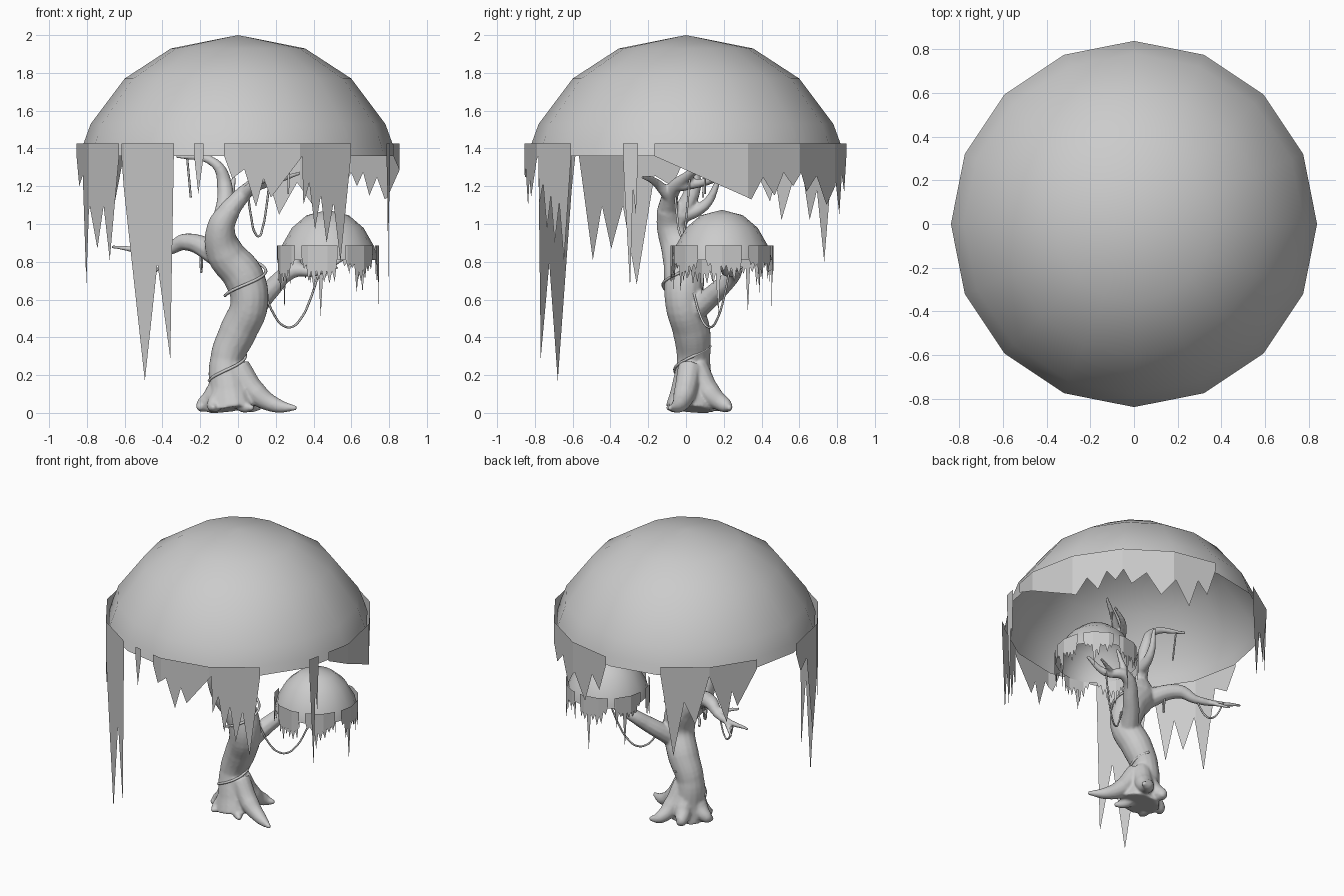
import bpy, bmesh, math, random

if "Cube" in bpy.data.objects:
    bpy.data.objects.remove(bpy.data.objects["Cube"])

random.seed(4)
SIDES = 16
STEP = 360 / SIDES


def mesh_object(name, bm, smooth=True):
    me = bpy.data.meshes.new(name)
    bm.to_mesh(me)
    bm.free()
    for p in me.polygons:
        p.use_smooth = smooth
    ob = bpy.data.objects.new(name, me)
    bpy.context.collection.objects.link(ob)
    return ob


def dome(name, cx, cy, size, base, height):
    """Open leafy cap: five rings of 16 vertices closed by an apex."""
    shape = [(.98, 0), (.96, .09), (.912, .266), (.702, .64), (.415, .89)]
    bm = bmesh.new()
    rings = [[bm.verts.new((cx + size * r * math.cos(math.tau * i / SIDES),
                            cy + size * r * math.sin(math.tau * i / SIDES), base + height * z))
              for i in range(SIDES)] for r, z in shape]
    apex = bm.verts.new((cx, cy, base + height))
    for i in range(SIDES):
        j = (i + 1) % SIDES
        for a, b in zip(rings, rings[1:]):
            bm.faces.new((a[i], a[j], b[j], b[i]))
        bm.faces.new((rings[-1][i], rings[-1][j], apex))
    return mesh_object(name, bm)


def skirt(name, cx, cy, radius, top, rim, sheets):
    """Ragged sheets on a 16-sided ring: start angle, end angle, (angle, z) of each tip."""
    bm = bmesh.new()
    for start, end, tips in sheets:
        pts = [(start, rim)]
        for k, (a, z) in enumerate(tips):
            if k:  # notch between neighbouring tips
                pa, pz = tips[k - 1]
                pts.append(((a + pa) / 2, .5 * max(z, pz) + .5 * rim - .03 * (top - z)))
            pts.append((a, z))
        pts.append((end, rim))
        full = []
        for (a0, z0), (a1, z1) in zip(pts, pts[1:]):
            full.append((a0, z0))
            k = math.floor(a0 / STEP) + 1
            while k * STEP < a1 - 1e-4:  # extra column at each ring corner
                full.append((k * STEP, z0 + (z1 - z0) * (k * STEP - a0) / (a1 - a0)))
                k += 1
        prev = None
        for a, z in full + pts[-1:]:
            off = math.radians(a % STEP - STEP / 2)
            r = radius * math.cos(math.radians(STEP / 2)) / math.cos(off)
            x, y = cx + r * math.cos(math.radians(a)), cy + r * math.sin(math.radians(a))
            cur = (bm.verts.new((x, y, top)), bm.verts.new((x, y, z)))
            if prev:
                bm.faces.new((prev[1], cur[1], cur[0], prev[0]))
            prev = cur
    return mesh_object(name, bm, False)


def tube(name, pts, radii, sides=3):
    """Smooth tube through points; two radii are blended along the length."""
    cu = bpy.data.curves.new(name, 'CURVE')
    cu.dimensions = '3D'
    cu.bevel_depth = 1
    cu.bevel_resolution = sides
    cu.resolution_u = 6
    cu.use_fill_caps = True
    sp = cu.splines.new('BEZIER')
    n = len(pts)
    sp.bezier_points.add(n - 1)
    for i, (bp, p) in enumerate(zip(sp.bezier_points, pts)):
        bp.co = p
        t = i / (n - 1)
        bp.radius = radii[i] if len(radii) == n else radii[0] * (1 - t) + radii[1] * t
        bp.handle_left_type = bp.handle_right_type = 'AUTO'
    ob = bpy.data.objects.new(name, cu)
    bpy.context.collection.objects.link(ob)
    return ob


def merge(name, obs):
    bpy.ops.object.select_all(action='DESELECT')
    for o in obs:
        o.select_set(True)
    bpy.context.view_layer.objects.active = obs[0]
    bpy.ops.object.convert(target='MESH')
    bpy.ops.object.join()
    ob = bpy.context.view_layer.objects.active
    ob.name = name
    for v in ob.data.vertices:
        v.co.z = max(v.co.z, 0)
    for p in ob.data.polygons:
        p.use_smooth = True
    return ob


# Main canopy and its hanging curtain
dome("main_canopy", 0, 0, .855, 1.36, .64)
main = (0, 0, .855, 1.425, 1.36)
skirt("curtain_left", *main, [
    (-180, -138, [(-175, 1.2), (-162, .68), (-152, .87), (-144, .81)]),
    (-136.5, -113.5, [(-126, .17), (-115, .29)])])
skirt("curtain_front", *main, [
    (-106, -102.5, [(-104.5, 1.16)]),
    (-95, -66.5, [(-92, 1.24), (-83.5, 1.09), (-78, 1.14)]),
    (-66.5, -45.5, [(-66, 1.1), (-61, .97), (-56, .9), (-50, .8)])])
skirt("curtain_right", *main, [
    (-23, -17.5, [(-20.4, .66), (-18.3, 1.05)]),
    (-11.5, 88, [(24, 1.13), (34, 1.15), (42, 1.2), (49, 1.17), (62, 1.1), (75, 1.05), (84, 1.17)])])
skirt("curtain_back", *main, [
    (114, 135, [(119.5, .8), (129, 1.02)]),
    (135, 157, [(143, 1.02), (148, 1.12)])])

# Small canopy with icicle-like leaves, each sheet having one long tip
dome("small_canopy", .475, .19, .27, .81, .265)
sheets = []
for k in range(7):
    a0 = -172 + k * 51
    tips = [(a0 + 3 + 6 * i, random.uniform(.67, .79)) for i in range(7)]
    tips[2] = (tips[2][0], random.uniform(.5, .66))
    sheets.append((a0, a0 + 42, tips))
skirt("small_curtain", .475, .19, .272, .885, .82, sheets)

# Trunk and roots
wood = [tube("trunk", [(-.03, .02, .02), (-.045, .03, .12), (-.06, .04, .28), (0, .03, .43),
                       (.06, -.01, .58), (.03, -.01, .72), (-.07, -.03, .85), (-.09, -.08, .98),
                       (-.04, -.1, 1.08)],
             [.13, .11, .088, .1, .1, .108, .1, .075, .055], 6)]
for x, y in [(.31, -.09), (.12, .235), (-.21, 0), (-.13, -.1), (-.07, .2), (.08, -.1)]:
    path = [(-.03 + s * x, .03 + s * y, z) for s, z in [(.1, .24), (.42, .1), (.75, .04)]]
    wood.append(tube("root", path + [(x, y, .025)], [.065, .06, .04, .012], 4))

# Upper limbs
for radii, path in [
    ((.058, .01), [(-.09, -.07, .97), (-.07, .04, 1.2), (-.12, .04, 1.32), (-.33, .12, 1.36)]),
    ((.055, .01), [(-.05, -.1, 1.07), (.05, -.07, 1.18), (.18, .03, 1.27), (.34, .13, 1.37)]),
    ((.03, .01), [(.09, -.03, 1.2), (.2, .13, 1.23), (.33, .2, 1.27)]),
    ((.035, .01), [(.03, -.09, 1.15), (.1, -.16, 1.22), (.25, -.23, 1.25)]),
    ((.045, .012), [(-.07, -.06, 1.03), (-.05, .1, 1.1), (-.02, .18, 1.25)]),
]:
    wood.append(tube("upper_branch", path, radii))
# Side limbs: the bare one on the left, the one carrying the small canopy on the right
for radii, path in [
    ((.065, .009), [(-.08, -.02, .82), (-.28, .12, .905), (-.38, .17, .86), (-.67, .27, .88)]),
    ((.018, .009), [(-.44, .19, .86), (-.56, .3, .81)]),
    ((.02, .009), [(-.35, .15, .88), (-.5, .12, .92)]),
    ((.065, .012), [(.06, .02, .52), (.17, .17, .65), (.29, .26, .75), (.42, .21, .75), (.56, .2, .82)]),
    ((.03, .01), [(.28, .26, .74), (.36, .26, .92)]),
    ((.02, .009), [(.37, .23, .75), (.53, .3, .77)]),
]:
    wood.append(tube("side_branch", path, radii))
tree = merge("tree_trunk", wood)
blend = tree.modifiers.new("blend", 'REMESH')
blend.mode = 'VOXEL'
blend.voxel_size = .009
blend.use_smooth_shade = True
soften = tree.modifiers.new("soften", 'SMOOTH')
soften.factor = .5
soften.iterations = 3

# Vines: sagging loops and dangling strands between two points
vines = []
for p, q, sag in [((.14, .04, .64), (.43, .23, .75), .24), ((.05, -.06, 1.18), (.17, .02, 1.26), .285),
                  ((-.27, .1, 1.36), (-.25, .09, 1.14), 0), ((-.2, .05, .88), (-.19, .08, .85), .12),
                  ((-.38, .17, .87), (-.54, .25, .86), .13), ((.27, .1, 1.3), (.265, .1, 1.16), 0)]:
    path = []
    for i in range(7):
        t = i / 6
        x, y, z = [a + (b - a) * t for a, b in zip(p, q)]
        path.append((x, y, z - sag * 4 * t * (1 - t)))
    vines.append(tube("vine", path, (.006, .006), 1))
# Vines coiled around the trunk
for cx, cy, z0, r, start in [(-.06, .04, .17, .1, 200), (.035, -.01, .62, .112, -160)]:
    path = []
    for i in range(9):
        a = math.radians(start + 28 * i)
        path.append((cx + r * math.cos(a), cy + r * math.sin(a), z0 + .023 * i))
    vines.append(tube("vine", path, (.008, .008), 1))
merge("vines", vines)
